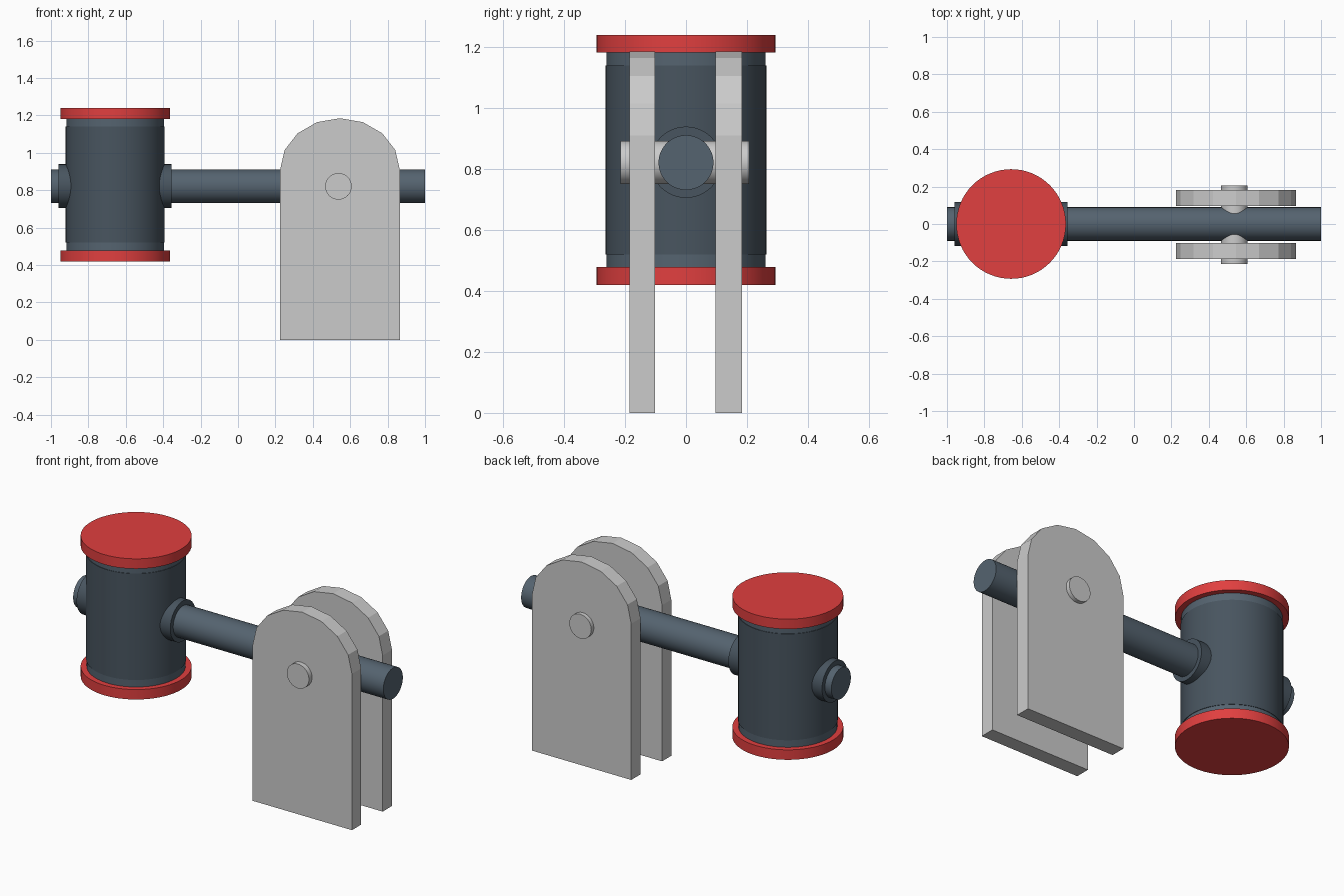
import bpy, bmesh
from math import pi, cos, sin, radians

if "Cube" in bpy.data.objects:
    bpy.data.objects.remove(bpy.data.objects["Cube"])


def material(name, rgb):
    m = bpy.data.materials.new(name)
    m.diffuse_color = (*rgb, 1)
    m.use_nodes = True
    m.node_tree.nodes["Principled BSDF"].inputs["Base Color"].default_value = m.diffuse_color
    return m


steel = material("blue_steel", (0.09, 0.125, 0.16))
dark = material("dark_steel", (0.065, 0.09, 0.115))
red = material("red", (0.75, 0.05, 0.05))

ROT = {"x": (0, pi / 2, 0), "y": (pi / 2, 0, 0), "z": (0, 0, 0)}


def cylinder(name, r, length, loc, axis, mat=None, sides=48):
    bpy.ops.mesh.primitive_cylinder_add(vertices=sides, radius=r, depth=length,
                                        location=loc, rotation=ROT[axis])
    ob = bpy.context.object
    ob.name = name
    bpy.ops.object.shade_smooth_by_angle(angle=radians(30))
    if mat:
        ob.data.materials.append(mat)
    return ob


HX, HZ = -0.657, 0.83      # hammer head centre
AZ = 0.821                 # handle axis height

# Hammer head with end bands and red striking caps
cylinder("head_body", 0.264, 0.62, (HX, 0, HZ), "z", dark, 64)
for label, s in (("top", 1), ("bottom", -1)):
    cylinder(f"head_band_{label}", 0.261, 0.05, (HX, 0, HZ + s * 0.333), "z", steel, 64)
    cylinder(f"striking_cap_{label}", 0.293, 0.058, (HX, 0, HZ + s * 0.381), "z", red, 64)

# Handle and the collar sleeve through the head
cylinder("handle", 0.09, 2.0, (0, 0, AZ), "x", steel)
cylinder("handle_collar", 0.117, 0.604, (HX, 0, AZ + 0.001), "x", dark)

# Pivot pin
cylinder("pivot_pin", 0.071, 0.422, (0.537, -0.004, AZ), "y", None, 32)


# Support plates: straight sides with a faceted round top
def plate(name, y0, y1):
    cx, hw, spring, rise = 0.545, 0.32, 0.91, 0.275
    outline = [(cx - hw, 0), (cx + hw, 0)]
    outline += [(cx + hw * cos(pi * i / 8), spring + rise * sin(pi * i / 8)) for i in range(9)]
    bm = bmesh.new()
    face = bm.faces.new([bm.verts.new((x, y0, z)) for x, z in outline])
    ext = bmesh.ops.extrude_face_region(bm, geom=[face])["geom"]
    bmesh.ops.translate(bm, vec=(0, y1 - y0, 0),
                        verts=[g for g in ext if isinstance(g, bmesh.types.BMVert)])
    bmesh.ops.recalc_face_normals(bm, faces=bm.faces)
    me = bpy.data.meshes.new(name)
    bm.to_mesh(me)
    bm.free()
    bpy.context.collection.objects.link(bpy.data.objects.new(name, me))


plate("support_plate_front", -0.186, -0.101)
plate("support_plate_back", 0.097, 0.183)
